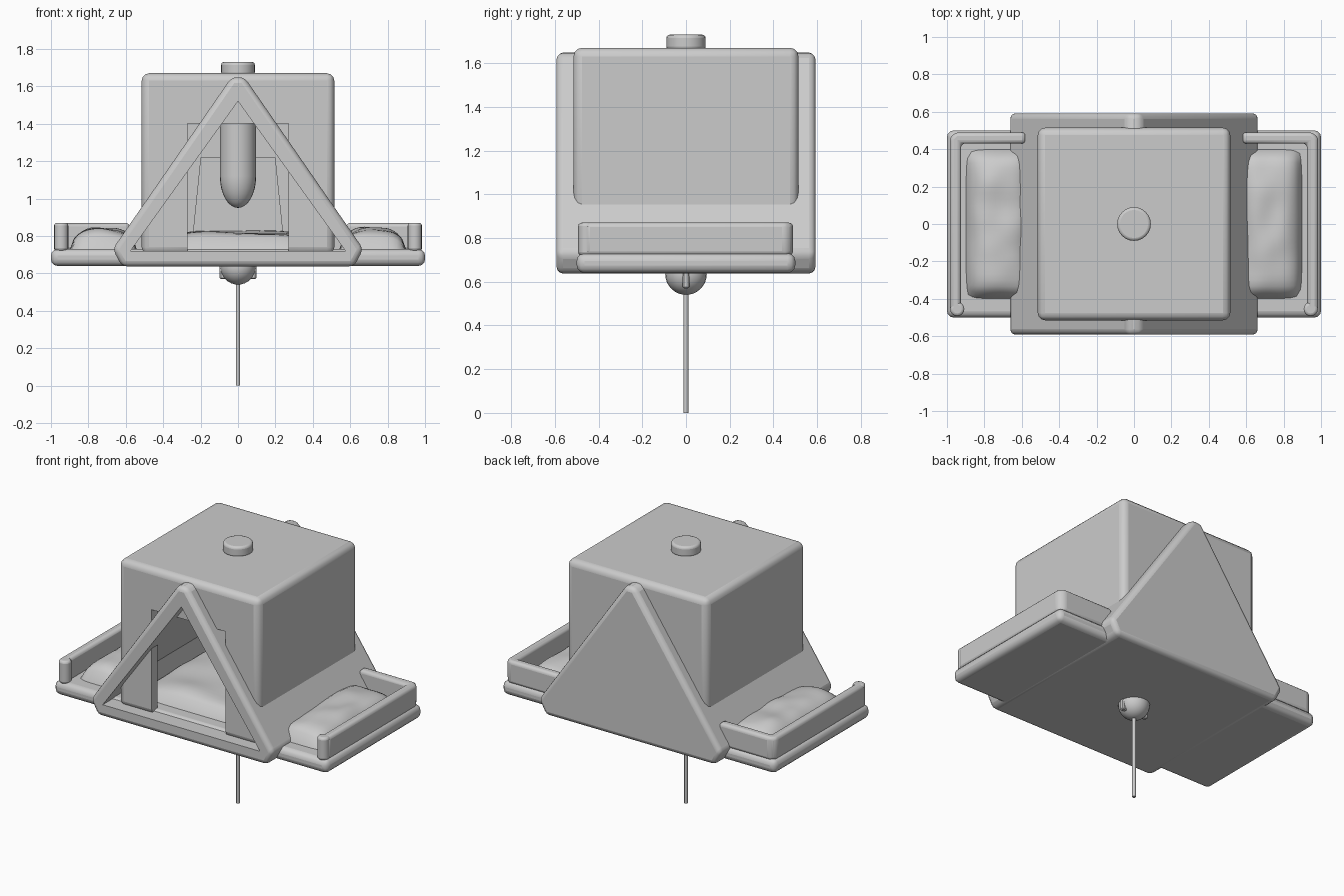
import bpy, bmesh, math
from mathutils import Matrix, noise, Vector

if "Cube" in bpy.data.objects:
    bpy.data.objects.remove(bpy.data.objects["Cube"])


def new_object(name, bm, bevel=0.0, segments=3):
    bmesh.ops.recalc_face_normals(bm, faces=bm.faces)
    me = bpy.data.meshes.new(name)
    bm.to_mesh(me)
    bm.free()
    ob = bpy.data.objects.new(name, me)
    bpy.context.collection.objects.link(ob)
    if bevel:
        m = ob.modifiers.new("bevel", "BEVEL")
        m.width, m.segments, m.limit_method = bevel, segments, "ANGLE"
    return ob


def smooth(ob):
    bpy.ops.object.select_all(action="DESELECT")
    ob.select_set(True)
    bpy.context.view_layer.objects.active = ob
    bpy.ops.object.shade_smooth_by_angle(angle=math.radians(40))


def box(name, lo, hi, bevel=0.0, segments=3):
    bm = bmesh.new()
    bmesh.ops.create_cube(bm, size=1)
    for v in bm.verts:
        v.co = [(a + b) / 2 + c * (b - a) for a, b, c in zip(lo, hi, v.co)]
    return new_object(name, bm, bevel, segments)


def prism(name, profile, y0, y1, bevel=0.0):
    # Extrude an xz profile along y
    bm = bmesh.new()
    f = bm.faces.new([bm.verts.new((x, y0, z)) for x, z in profile])
    r = bmesh.ops.extrude_face_region(bm, geom=[f])
    for v in r["geom"]:
        if isinstance(v, bmesh.types.BMVert):
            v.co.y = y1
    return new_object(name, bm, bevel)


def cylinder(name, r, z0, z1, bevel=0.0, x=0, y=0, sides=24):
    bm = bmesh.new()
    bmesh.ops.create_cone(bm, cap_ends=True, segments=sides, radius1=r, radius2=r,
                          depth=z1 - z0, matrix=Matrix.Translation((x, y, (z0 + z1) / 2)))
    return new_object(name, bm, bevel)


def dome(name, r, z, length, x=0):
    # Half ellipsoid hanging downwards
    bm = bmesh.new()
    bmesh.ops.create_uvsphere(bm, u_segments=24, v_segments=16, radius=r)
    for v in bm.verts:
        v.co.z = z + v.co.z * length / r
    return new_object(name, bm)


def cut(ob, cutter):
    cutter.hide_render = True
    cutter.hide_set(True)
    m = ob.modifiers.new("cut", "BOOLEAN")
    m.operation, m.object, m.solver = "DIFFERENCE", cutter, "EXACT"


# Tray floor
smooth(box("tray_floor", (-1, -0.5, 0.64), (1, 0.5, 0.73), 0.035))

# Tent-shaped shell, open at the front, closed at the back
shell = prism("tent_shell", [(-0.62, 0.637), (0.62, 0.637), (0.67, 0.73),
                             (0.035, 1.648), (-0.035, 1.648), (-0.67, 0.73)],
              -0.592, 0.592, 0.03)
cut(shell, prism("tent_cutter", [(-0.575, 0.72), (0.575, 0.72), (0, 1.52)], -0.8, 0.53))
smooth(shell)

# Hopper box with a doorway in the front wall
hopper = box("hopper_box", (-0.515, -0.515, 0.70), (0.515, 0.515, 1.67), 0.04)
cut(hopper, box("hopper_cutter", (-0.455, -0.455, 0.6), (0.455, 0.455, 1.61)))
cut(hopper, box("doorway_cutter", (-0.27, -0.8, 0.6), (0.27, -0.4, 1.40)))
smooth(hopper)

# Lid knob and its rod with a rounded tip
smooth(cylinder("lid_knob", 0.09, 1.66, 1.73, 0.015))
smooth(cylinder("inner_rod", 0.097, 1.12, 1.63))
smooth(dome("inner_rod_tip", 0.097, 1.12, 0.17))

# Tapered block and mound inside the shell
smooth(prism("inner_block", [(-0.25, 0.73), (0.25, 0.73), (0.2, 1.22), (-0.2, 1.22)], 0.1, 0.5))


def seed_pile(name, x0, x1, y0, y1, h):
    # Soft uneven heap on the tray
    bm = bmesh.new()
    bmesh.ops.create_grid(bm, x_segments=16, y_segments=24, size=1)
    for v in bm.verts:
        u, w = v.co.x, v.co.y
        e = max(0, (1 - abs(u) ** 3) * (1 - abs(w) ** 8)) ** 0.6
        n = noise.noise(Vector((u * 1.3 + x0 * 5, w * 2.5, 0.3)))
        k = 1 - 0.06 * abs(w) ** 6
        v.co = ((x0 + x1) / 2 + u * k * (x1 - x0) / 2,
                (y0 + y1) / 2 + w * (1 - 0.05 * abs(u) ** 6) * (y1 - y0) / 2,
                0.725 + e * (h + 0.02 * n))
    ob = new_object(name, bm)
    smooth(ob)


seed_pile("seed_mound_middle", -0.5, 0.5, -0.4, 0.5, 0.10)
seed_pile("seed_pile_left", -0.9, -0.54, -0.4, 0.4, 0.115)
seed_pile("seed_pile_right", 0.54, 0.9, -0.4, 0.4, 0.115)

# Tray rails: an L-shaped wall on each side with a rounded front post
for side, s in (("left", -1), ("right", 1)):
    pts = [(0.58, 0.43), (0.925, 0.43), (0.925, -0.46), (0.985, -0.46),
           (0.985, 0.46), (0.955, 0.49), (0.58, 0.49)]
    bm = bmesh.new()
    f = bm.faces.new([bm.verts.new((s * x, y, 0.72)) for x, y in pts])
    r = bmesh.ops.extrude_face_region(bm, geom=[f])
    for v in r["geom"]:
        if isinstance(v, bmesh.types.BMVert):
            v.co.z = 0.87
    smooth(new_object("tray_rail_" + side, bm, 0.02))
    smooth(cylinder("rail_post_" + side, 0.038, 0.72, 0.87, 0.015, s * 0.945, -0.455, 16))

# Ball mount with cross tabs, and the pole
smooth(dome("ball_mount", 0.095, 0.635, 0.095))
box("mount_tab", (-0.098, -0.015, 0.57), (0.098, 0.015, 0.65), 0.006, 1)
smooth(cylinder("pole", 0.011, 0, 0.6, 0, sides=12))
